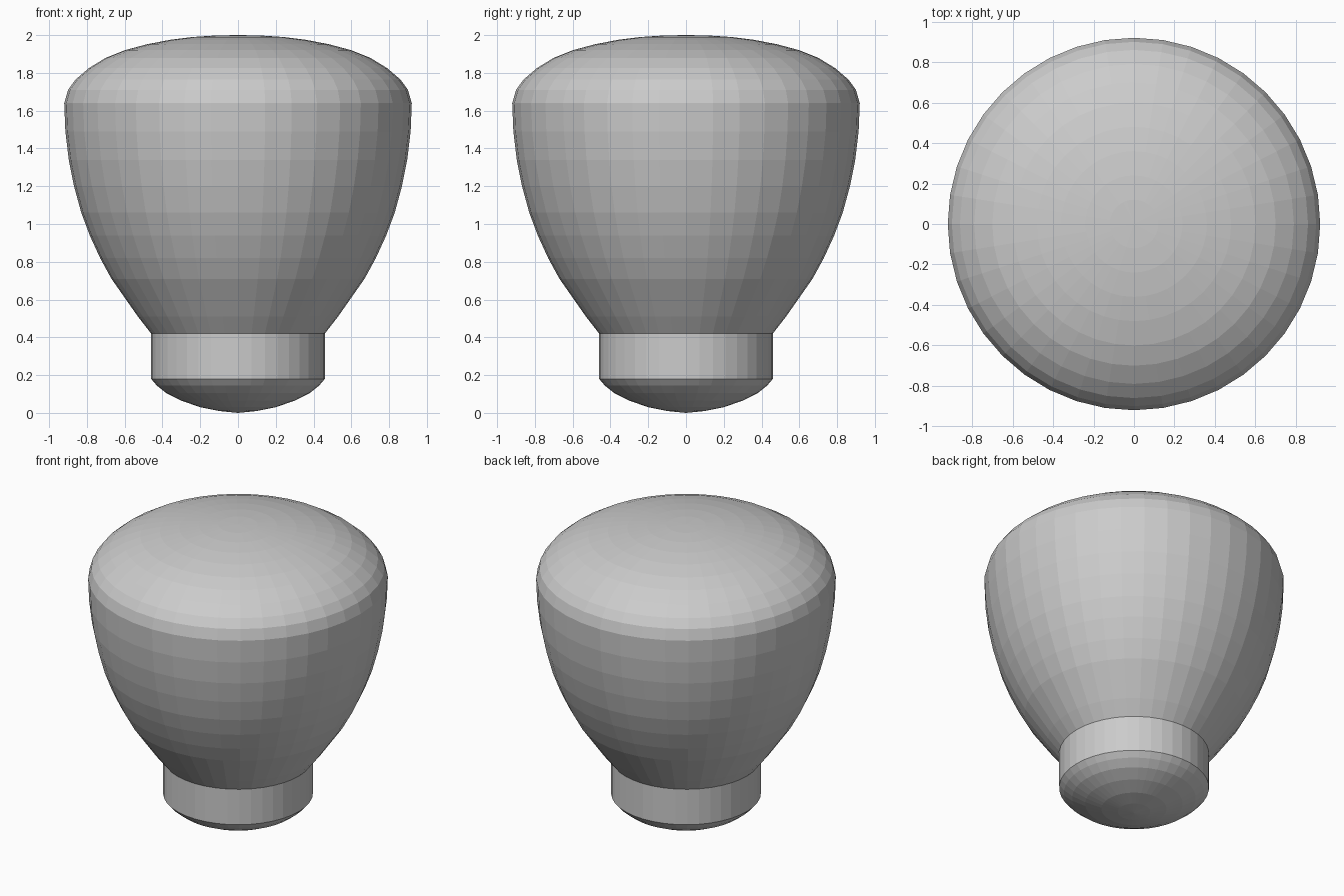
import bpy, bmesh
from math import pi

if "Cube" in bpy.data.objects:
    bpy.data.objects.remove(bpy.data.objects["Cube"])

SEGMENTS = 40


def lathe(name, profile):
    """Revolve an (r, z) profile, listed bottom to top, around the z axis."""
    bm = bmesh.new()
    verts = [bm.verts.new((r, 0, z)) for r, z in profile]
    edges = [bm.edges.new(pair) for pair in zip(verts, verts[1:])]
    bmesh.ops.spin(bm, geom=verts + edges, axis=(0, 0, 1), cent=(0, 0, 0),
                   angle=2 * pi, steps=SEGMENTS, use_merge=True)
    bmesh.ops.remove_doubles(bm, verts=bm.verts, dist=1e-4)
    bmesh.ops.recalc_face_normals(bm, faces=bm.faces)
    # Open shells: make the faces point away from the middle of the part
    mid = (profile[0][1] + profile[-1][1]) / 2
    if sum(f.normal.x * f.calc_center_median().x + f.normal.y * f.calc_center_median().y
           + f.normal.z * (f.calc_center_median().z - mid) for f in bm.faces) < 0:
        bmesh.ops.reverse_faces(bm, faces=bm.faces)
    mesh = bpy.data.meshes.new(name)
    bm.to_mesh(mesh)
    bm.free()
    obj = bpy.data.objects.new(name, mesh)
    bpy.context.collection.objects.link(obj)
    return obj


# Rounded foot under the collar
lathe("rounded_base", [(0, 0.0), (0.10, 0.01), (0.20, 0.03), (0.30, 0.065),
                       (0.38, 0.105), (0.43, 0.145), (0.46, 0.18)])

# Straight collar
lathe("collar", [(0.46, 0.18), (0.46, 0.42)])

# Flaring body
lathe("body", [(0.46, 0.42), (0.53, 0.51), (0.60, 0.61), (0.67, 0.71),
               (0.73, 0.82), (0.785, 0.94), (0.83, 1.06), (0.868, 1.20),
               (0.896, 1.34), (0.914, 1.49), (0.92, 1.64)])

# Shallow domed top
lathe("dome", [(0.92, 1.64), (0.90, 1.71), (0.86, 1.765), (0.79, 1.825),
               (0.70, 1.88), (0.60, 1.92), (0.48, 1.952), (0.36, 1.975),
               (0.24, 1.99), (0.12, 1.998), (0, 2.0)])
